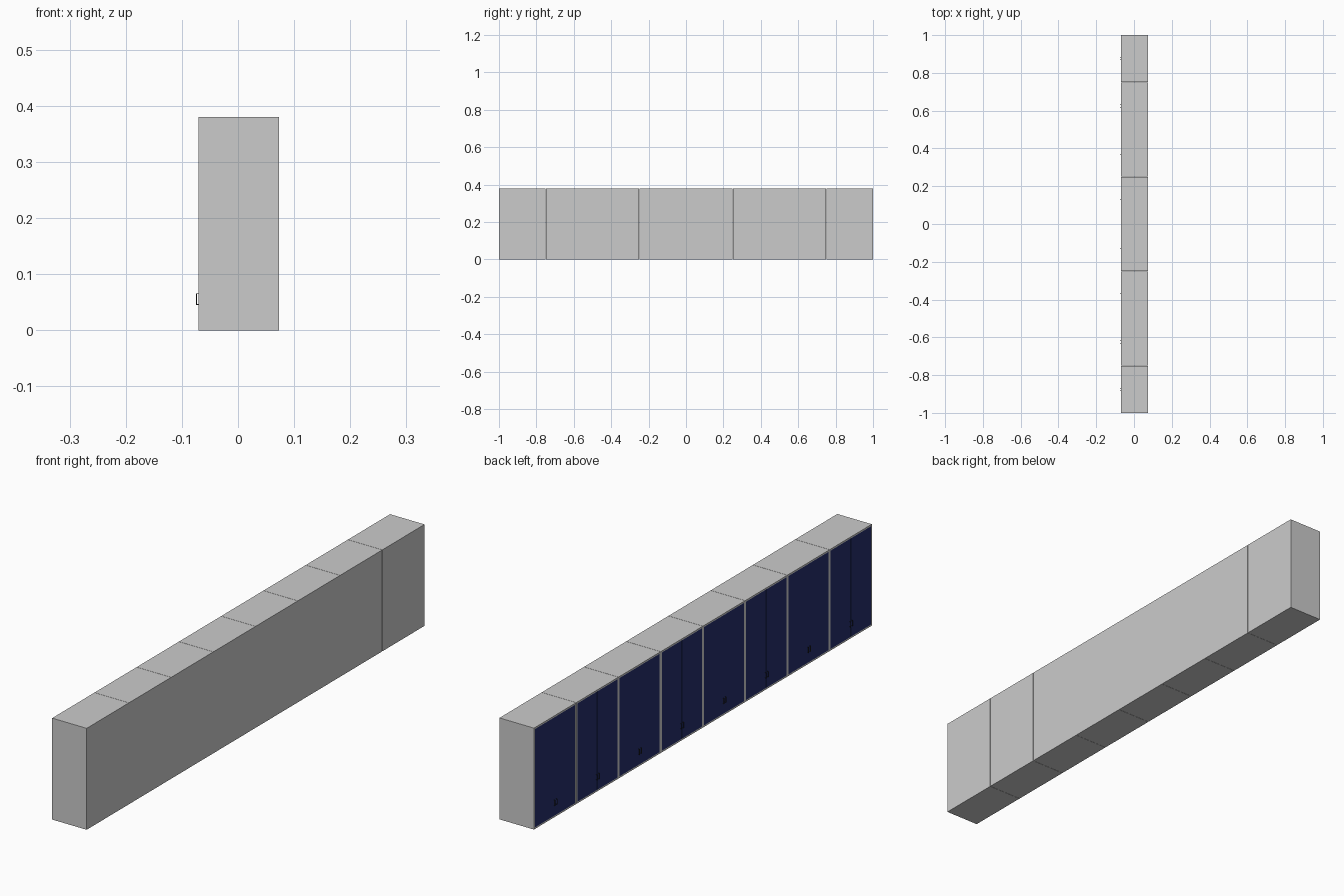
import bpy

if "Cube" in bpy.data.objects:
    bpy.data.objects.remove(bpy.data.objects["Cube"])

UNITS, W = 8, 0.25             # number of cabinets, width of each
X0, X1, H = -0.07, 0.073, 0.38  # front plane, back plane, height
T = 0.006                      # panel thickness
GAP = 0.001                    # half the slit between paired doors


def material(name, color):
    m = bpy.data.materials.new(name)
    m.diffuse_color = color
    m.use_nodes = True
    m.node_tree.nodes["Principled BSDF"].inputs["Base Color"].default_value = m.diffuse_color
    return m


blue = material("door_blue", (0.018, 0.028, 0.15, 1))
dark = material("handle_dark", (0.02, 0.02, 0.02, 1))


def boxes(name, spans, mat=None):
    """One object made from axis-aligned boxes given as (low, high) corners."""
    verts, faces = [], []
    for lo, hi in spans:
        b = len(verts)
        verts += [(x, y, z) for x in (lo[0], hi[0])
                  for y in (lo[1], hi[1]) for z in (lo[2], hi[2])]
        faces += [[b + i for i in f] for f in
                  ((0, 1, 3, 2), (4, 6, 7, 5), (0, 4, 5, 1),
                   (2, 3, 7, 6), (0, 2, 6, 4), (1, 5, 7, 3))]
    me = bpy.data.meshes.new(name)
    me.from_pydata(verts, [], faces)
    ob = bpy.data.objects.new(name, me)
    bpy.context.collection.objects.link(ob)
    if mat:
        me.materials.append(mat)
    return ob


for i in range(UNITS):
    a = -1 + i * W + 0.0005
    b = -1 + (i + 1) * W - 0.0005
    if i == 0:
        a = -1
    if i == UNITS - 1:
        b = 1
    mid = -1 + (i + 0.5) * W

    # Open-fronted carcass: sides, floor, top and back
    boxes(f"carcass_{i + 1}", [
        ((X0, a, 0), (X1, a + T, H)),
        ((X0, b - T, 0), (X1, b, H)),
        ((X0, a + T, 0), (X1, b - T, T)),
        ((X0, a + T, H - T), (X1, b - T, H)),
        ((X1 - T, a + T, T), (X1, b - T, H - T)),
    ])

    # Pair of doors set flush in the carcass
    for side, lo, hi in (("right", a + T, mid - GAP), ("left", mid + GAP, b - T)):
        boxes(f"door_{side}_{i + 1}",
              [((X0, lo, T), (X0 + 0.005, hi, H - T))], blue)

    # Small bracket handles either side of the slit, near the door bottoms
    for side, s in (("right", -1), ("left", 1)):
        y, r = mid + s * 0.006, 0.001
        boxes(f"handle_{side}_{i + 1}", [
            ((-0.075, y - r, 0.045), (-0.0735, y + r, 0.066)),
            ((-0.0735, y - r, 0.045), (X0, y + r, 0.0465)),
            ((-0.0735, y - r, 0.0645), (X0, y + r, 0.066)),
        ], dark)
